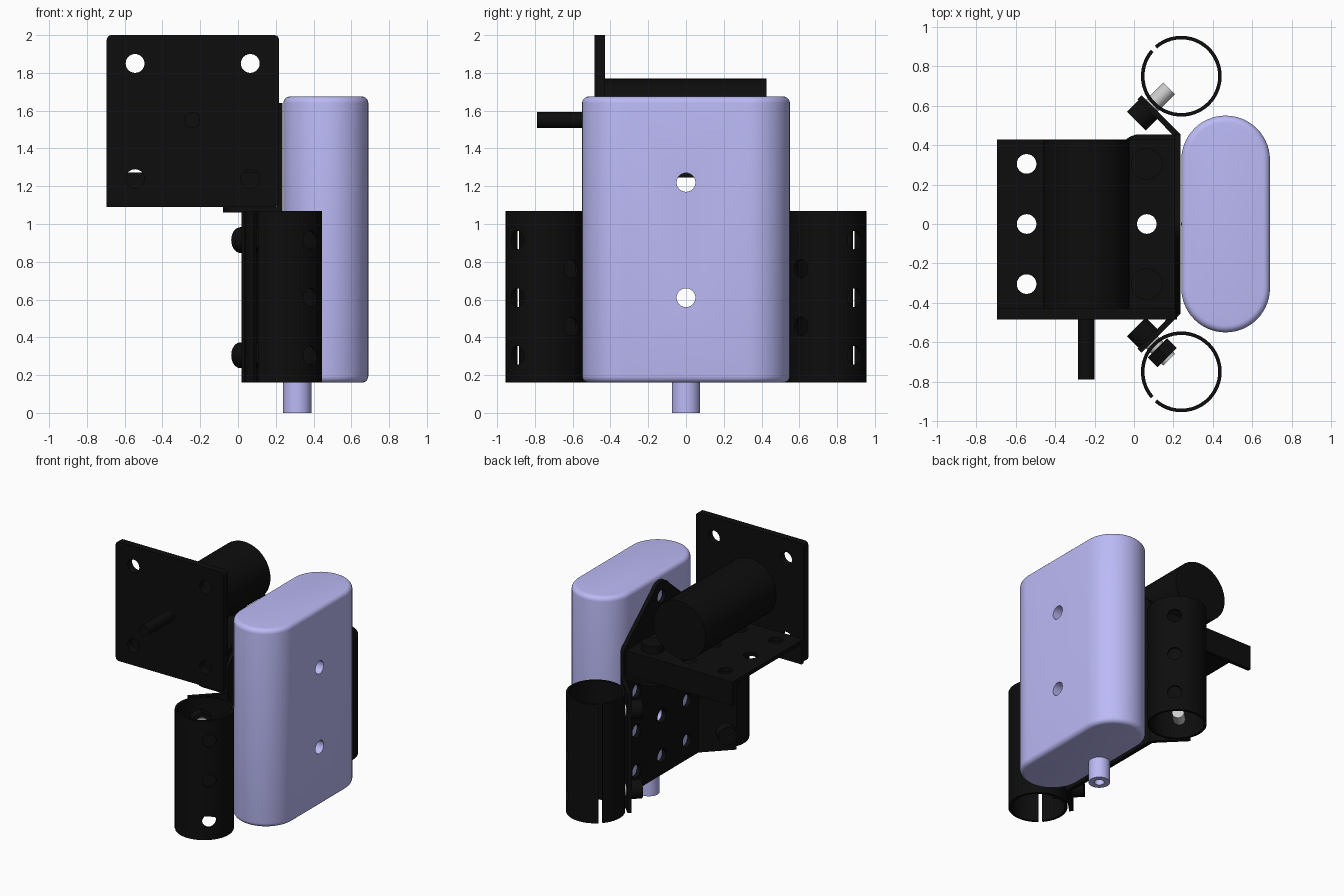
import bpy, bmesh, math
from mathutils import Vector

if "Cube" in bpy.data.objects:
    bpy.data.objects.remove(bpy.data.objects["Cube"])

def material(name, rgb):
    m = bpy.data.materials.new(name)
    m.diffuse_color = (*rgb, 1)
    m.use_nodes = True
    m.node_tree.nodes["Principled BSDF"].inputs["Base Color"].default_value = m.diffuse_color
    return m

BLACK = material("black", (0.004, 0.004, 0.004))
LILAC = material("lilac", (0.50, 0.49, 0.92))
PITCH = 0.305

def make(name, bm, mat):
    bmesh.ops.recalc_face_normals(bm, faces=bm.faces)
    me = bpy.data.meshes.new(name)
    bm.to_mesh(me)
    bm.free()
    ob = bpy.data.objects.new(name, me)
    bpy.context.collection.objects.link(ob)
    if mat:
        me.materials.append(mat)
    return ob

def select(ob):
    bpy.ops.object.select_all(action='DESELECT')
    ob.select_set(True)
    bpy.context.view_layer.objects.active = ob

def smooth(ob):
    select(ob)
    bpy.ops.object.shade_smooth_by_angle(angle=math.radians(35))
    return ob

def prism(name, pts, axis, a, b, mat=BLACK):
    put = {'x': lambda p, t: (t, p[0], p[1]),
           'y': lambda p, t: (p[0], t, p[1]),
           'z': lambda p, t: (p[0], p[1], t)}[axis]
    bm = bmesh.new()
    lo, hi = [[bm.verts.new(put(p, t)) for p in pts] for t in (a, b)]
    bm.faces.new(lo)
    bm.faces.new(hi)
    n = len(pts)
    for i in range(n):
        j = (i + 1) % n
        bm.faces.new((lo[i], lo[j], hi[j], hi[i]))
    return make(name, bm, mat)

def add_rod(bm, start, end, r, sides=32):
    d = Vector(end) - Vector(start)
    mat = d.to_track_quat('Z', 'Y').to_matrix().to_4x4()
    mat.translation = (Vector(start) + Vector(end)) / 2
    bmesh.ops.create_cone(bm, cap_ends=True, segments=sides, radius1=r, radius2=r,
                          depth=d.length, matrix=mat)

def rod(name, start, end, r, mat=BLACK, sides=32):
    bm = bmesh.new()
    add_rod(bm, start, end, r, sides)
    return smooth(make(name, bm, mat))

def drill(ob, centers, direction, r=0.05, half=0.1):
    bm = bmesh.new()
    d = Vector(direction).normalized() * half
    for c in centers:
        add_rod(bm, Vector(c) - d, Vector(c) + d, r, 24)
    cutter = make("hole_cutter", bm, None)
    cutter.hide_render = True
    mod = ob.modifiers.new("holes", 'BOOLEAN')
    mod.operation, mod.solver, mod.object = 'DIFFERENCE', 'EXACT', cutter
    select(ob)
    bpy.ops.object.modifier_apply(modifier=mod.name)
    bpy.data.objects.remove(cutter)

def arc(cx, cy, r, a0, a1, n):
    return [(cx + r * math.cos(math.radians(a0 + (a1 - a0) * i / n)),
             cy + r * math.sin(math.radians(a0 + (a1 - a0) * i / n))) for i in range(n + 1)]

def rounded(x0, x1, y0, y1, r):
    return (arc(x1 - r, y1 - r, r, 0, 90, 5) + arc(x0 + r, y1 - r, r, 90, 180, 5)
            + arc(x0 + r, y0 + r, r, 180, 270, 5) + arc(x1 - r, y0 + r, r, 270, 360, 5))

# Reservoir: capsule-shaped tank with two through holes
tank = prism("tank", arc(0.465, 0.325, 0.225, 0, 180, 28) + arc(0.465, -0.325, 0.225, 180, 360, 28),
             'z', 0.16, 1.675, LILAC)
bev = tank.modifiers.new("rim", 'BEVEL')
bev.width, bev.segments, bev.limit_method, bev.angle_limit = 0.035, 5, 'ANGLE', 0.8
select(tank)
bpy.ops.object.modifier_apply(modifier="rim")
drill(tank, [(0.465, 0, 2 * PITCH), (0.465, 0, 4 * PITCH)], (1, 0, 0), half=0.4)
smooth(tank)

# Outlet nozzle
nozzle = rod("nozzle", (0.314, 0, 0), (0.314, 0, 0.19), 0.075, LILAC)
drill(nozzle, [(0.314, 0, 0)], (0, 0, 1), 0.035, 0.15)
smooth(nozzle)

# Front mounting plate with motor and shaft
plate = prism("front_plate", rounded(-0.695, 0.217, 1.09, 2.0, 0.025), 'y', -0.485, -0.43)
drill(plate, [(x, -0.455, z) for x in (-0.545, 0.065) for z in (1.24, 1.85)], (0, 1, 0))
smooth(plate)
rod("motor", (-0.243, -0.435, 1.55), (-0.243, 0.425, 1.55), 0.22, sides=48)
rod("motor_shaft", (-0.243, -0.79, 1.55), (-0.243, -0.43, 1.55), 0.042)

# Channel shelf: web with two flanges pointing down
w, t = 0.43, 0.028
channel = prism("channel_shelf", [(-w, 1.09), (-w, 1.273), (w, 1.273), (w, 1.09), (w - t, 1.09),
                                  (w - t, 1.245), (-w + t, 1.245), (-w + t, 1.09)],
                'x', -0.695, 0.205)
drill(channel, [(x, y, 1.26) for x in (-0.545, -0.24, 0.065) for y in (-PITCH, 0, PITCH)], (0, 0, 1))

# Gusset: upright leg with triangular top, and a lower leg under the channel
h = 0.455
gusset = prism("gusset_upright", [(-h, 1.07), (h, 1.07), (h, 1.26)] + arc(h - 0.05, 1.26, 0.05, 0, 35, 4)
               + arc(0, 1.525, 0.115, 35, 145, 14) + arc(-h + 0.05, 1.26, 0.05, 145, 180, 4),
               'x', 0.206, 0.236)
drill(gusset, [(0.22, 0, 5 * PITCH)] + [(0.22, y, 4 * PITCH) for y in (-PITCH, 0, PITCH)], (1, 0, 0))
smooth(gusset)
leg = prism("gusset_leg", [(0.23, -h), (0.23, h)] + arc(0.03, h - 0.11, 0.11, 90, 180, 8)
            + arc(0.03, -h + 0.11, 0.11, 180, 270, 8), 'z', 1.062, 1.09)
drill(leg, [(0.065, 0, 1.08)], (0, 0, 1))
for s in (-1, 1):
    y = s * PITCH
    rod("gusset_bolt_head", (0.065, y, 1.273), (0.065, y, 1.33), 0.08)
    rod("gusset_bolt", (0.065, y, 1.09), (0.065, y, 1.3), 0.045)
    rod("gusset_nut", (0.125, y, 1.19), (0.206, y, 1.19), 0.075, sides=6)

# Rear plate with 45 degree wings
x0, x1, k = 0.206, 0.236, 0.012
wings = prism("winged_plate", [(x1, -h), (x1, h), (0.038, h + 0.198), (0.018, h + 0.178),
                               (x0, h - k), (x0, -h + k), (0.018, -h - 0.178), (0.038, -h - 0.198)],
              'z', 0.16, 1.07)
drill(wings, [(0.22, y, i * PITCH) for y in (-PITCH, 0, PITCH) for i in (1, 2, 3)], (1, 0, 0))

# Split tubes, each bolted to its wing
q = math.sqrt(0.5)
for s, side in ((1, "left"), (-1, "right")):
    cx, cy = 0.24, 0.75
    ring = arc(cx, cy, 0.205, 139, 491, 56) + arc(cx, cy, 0.187, 491, 139, 56)
    tube = prism("split_tube_" + side, [(x, s * y) for x, y in ring], 'z', 0.16, 1.07)
    r = 0.196 * q
    drill(tube, [(cx + r, s * (cy + r), i * PITCH) for i in (1, 2, 3)], (1, s, 0))
    drill(tube, [(cx + r, s * (cy - r), i * PITCH) for i in (1.5, 2.5)], (1, -s, 0))
    smooth(tube)
    for z in (PITCH, 3 * PITCH):
        def along(d):
            return (0.09 + d * q, s * (0.6 + d * q), z)
        rod("tube_bolt_head_" + side, along(-0.11), along(-0.01), 0.068)
        rod("tube_bolt_" + side, along(-0.02), along(0.125), 0.042, None)
        if s < 0:
            rod("tube_nut_" + side, along(0.04), along(0.11), 0.08, sides=6)
